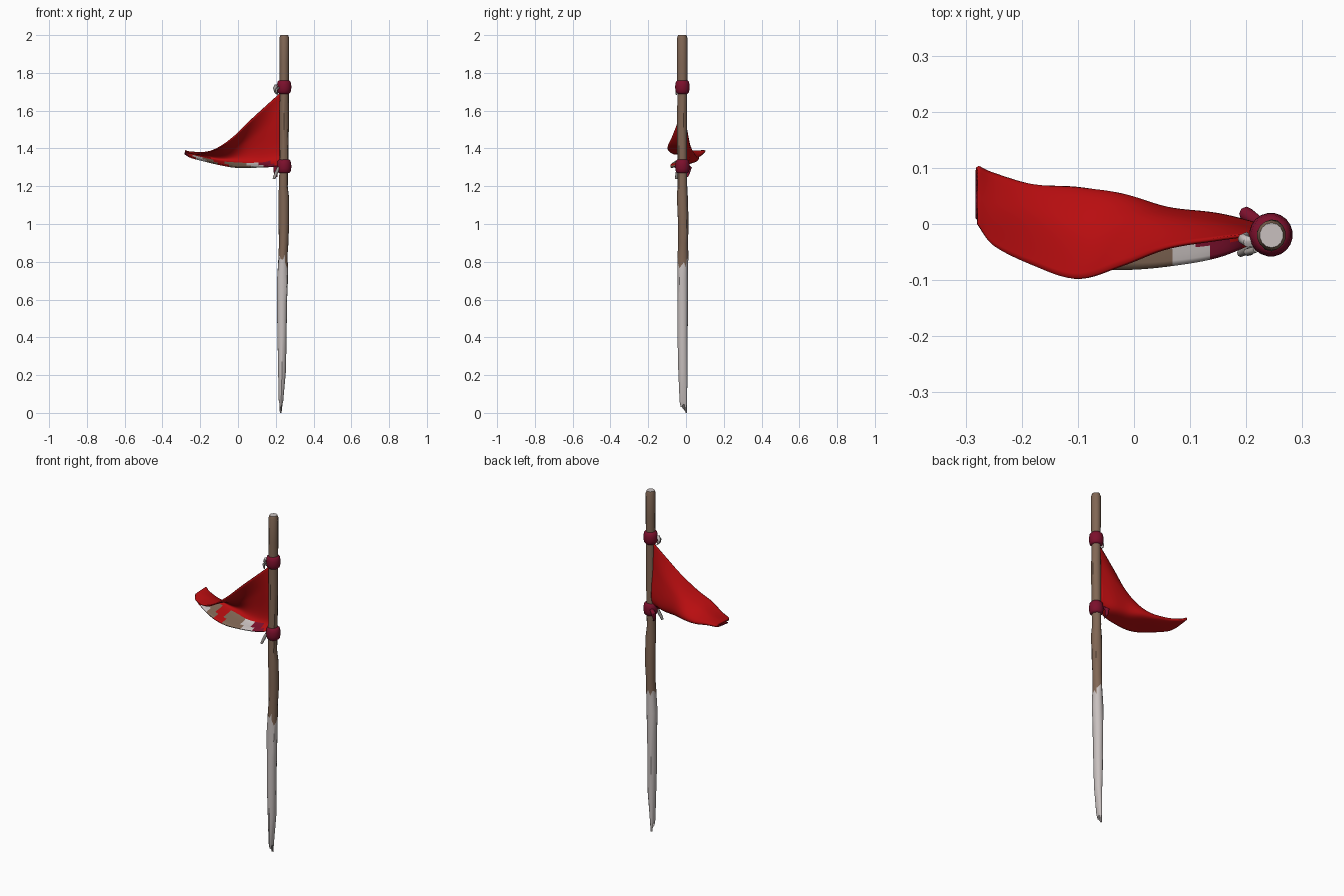
import bpy, bmesh, math, random
from mathutils import Vector

if "Cube" in bpy.data.objects:
    bpy.data.objects.remove(bpy.data.objects["Cube"])
random.seed(4)

def mat(name, rgb):
    m = bpy.data.materials.new(name)
    m.diffuse_color = (*rgb, 1)
    m.use_nodes = True
    m.node_tree.nodes["Principled BSDF"].inputs["Base Color"].default_value = m.diffuse_color
    return m

RED = mat("flag red", (0.48, 0.004, 0.005))
CRIMSON = mat("cord crimson", (0.20, 0.005, 0.025))
BROWN = mat("wood brown", (0.22, 0.135, 0.09))
PALE = mat("pale wood", (0.58, 0.53, 0.52))
GREY = mat("cord grey", (0.36, 0.33, 0.31))

def finish(name, bm, mats, angle):
    bmesh.ops.recalc_face_normals(bm, faces=bm.faces)
    me = bpy.data.meshes.new(name)
    bm.to_mesh(me)
    bm.free()
    ob = bpy.data.objects.new(name, me)
    bpy.context.collection.objects.link(ob)
    for m in mats:
        me.materials.append(m)
    bpy.ops.object.select_all(action='DESELECT')
    ob.select_set(True)
    bpy.context.view_layer.objects.active = ob
    bpy.ops.object.shade_smooth_by_angle(angle=math.radians(angle))
    return ob

def loft(bm, rings):
    for a, b in zip(rings, rings[1:]):
        n = len(a)
        for i in range(n):
            bm.faces.new((a[i], a[(i + 1) % n], b[(i + 1) % n], b[i]))
    bm.faces.new(rings[0][::-1])
    bm.faces.new(rings[-1])

def tube(name, pts, radii, material, sides=8):
    """Round tube through points, one radius per point."""
    bm = bmesh.new()
    pts = [Vector(p) for p in pts]
    axis = (pts[-1] - pts[0]).normalized()
    u = axis.orthogonal().normalized()
    v = axis.cross(u)
    loft(bm, [[bm.verts.new(p + r * (u * math.cos(t) + v * math.sin(t)))
               for t in (2 * math.pi * i / sides for i in range(sides))]
              for p, r in zip(pts, radii)])
    return finish(name, bm, [material], 50)

def spline(pts, t):
    """Catmull-Rom through a list of vectors, t in 0..1."""
    s = t * (len(pts) - 1)
    i = min(int(s), len(pts) - 2)
    f = s - i
    p1, p2 = pts[i], pts[i + 1]
    p0 = pts[i - 1] if i else 2 * p1 - p2
    p3 = pts[i + 2] if i + 2 < len(pts) else 2 * p2 - p1
    return 0.5 * (2 * p1 + (p2 - p0) * f + (2 * p0 - 5 * p1 + 4 * p2 - p3) * f * f
                  + (3 * p1 - p0 - 3 * p2 + p3) * f ** 3)

# Pole: z, centre x, centre y, half width x, half width y
pole = [(0.0, 0.226, -0.012, 0.006, 0.016), (0.06, 0.228, -0.014, 0.012, 0.02),
        (0.22, 0.233, -0.016, 0.021, 0.024), (0.40, 0.233, -0.017, 0.025, 0.027),
        (0.58, 0.233, -0.017, 0.027, 0.029), (0.70, 0.235, -0.017, 0.030, 0.029),
        (0.78, 0.238, -0.017, 0.026, 0.029), (0.82, 0.238, -0.017, 0.025, 0.029),
        (0.90, 0.241, -0.015, 0.026, 0.027), (1.00, 0.243, -0.015, 0.028, 0.029),
        (1.14, 0.242, -0.018, 0.028, 0.029), (1.20, 0.240, -0.020, 0.023, 0.026),
        (1.36, 0.243, -0.020, 0.024, 0.026), (1.55, 0.244, -0.020, 0.025, 0.026),
        (1.70, 0.245, -0.020, 0.024, 0.026), (1.85, 0.245, -0.020, 0.026, 0.028),
        (1.985, 0.245, -0.020, 0.026, 0.027), (2.0, 0.245, -0.020, 0.021, 0.022)]
bm = bmesh.new()
rings = []
for z, cx, cy, rx, ry in pole:
    ring = []
    for i in range(14):
        a = 2 * math.pi * (i + 0.5) / 14
        k = 1 + (random.uniform(-0.07, 0.05) if 0.03 < z < 1.9 else 0)
        dz = 0.018 * math.cos(i * 2.3) if 0.75 < z < 0.85 else 0
        if z == 0 and math.sin(a) < 0.3:      # split at the sharpened end
            dz = 0.03 if math.sin(a) < -0.3 else 0.045
        ring.append(bm.verts.new((cx + k * rx * math.cos(a), cy + k * ry * math.sin(a), z + dz)))
    rings.append(ring)
loft(bm, rings)
for f in bm.faces:                            # stripped lower end and cut top
    c = f.calc_center_median()
    limit = 0.76 if c.x > 0.25 and c.y < 0.0 else 0.81
    f.material_index = 1 if c.z < limit or c.z > 1.995 else 0
finish("pole", bm, [BROWN, PALE], 35)

# Cord bindings and their loose ends
for name, z in (("upper", 1.725), ("lower", 1.305)):
    prof = [(-0.036, 0.027), (-0.028, 0.035), (-0.012, 0.038), (0.0, 0.039),
            (0.012, 0.038), (0.028, 0.035), (0.036, 0.027)]
    tube(name + "_binding", [(0.244, -0.019, z + h) for h, r in prof],
         [r for h, r in prof], CRIMSON, 20)
tube("upper_knot", [(0.222, -0.03, 1.735), (0.204, -0.032, 1.735), (0.193, -0.026, 1.715),
                    (0.2, -0.02, 1.69)], [0.007, 0.01, 0.009, 0.006], PALE)
tube("upper_cord_end", [(0.218, -0.045, 1.725), (0.202, -0.05, 1.71), (0.208, -0.052, 1.685)],
     [0.006, 0.007, 0.004], GREY)
tube("lower_cord_end", [(0.215, -0.04, 1.30), (0.202, -0.046, 1.27), (0.19, -0.052, 1.24)],
     [0.008, 0.009, 0.007], GREY)
tube("lower_knot", [(0.222, 0.005, 1.315), (0.20, 0.018, 1.30), (0.198, 0.012, 1.27),
                    (0.205, 0.006, 1.25)], [0.009, 0.013, 0.009, 0.005], CRIMSON)

# Flag: x, then (y, z) at upper edge, middle, back fold and front lip
stations = [
    (0.225, (-.020, 1.695), (-.015, 1.55), (-.005, 1.38), (-.030, 1.310)),
    (0.15, (-.030, 1.625), (0.000, 1.50), (0.010, 1.345), (-.060, 1.305)),
    (0.06, (-.045, 1.540), (0.010, 1.44), (0.018, 1.335), (-.076, 1.303)),
    (-0.02, (-.075, 1.460), (0.015, 1.40), (0.043, 1.335), (-.082, 1.304)),
    (-0.10, (-.098, 1.402), (0.000, 1.385), (0.058, 1.340), (-.078, 1.318)),
    (-0.18, (-.073, 1.372), (0.020, 1.375), (0.063, 1.355), (-.052, 1.337)),
    (-0.25, (-.038, 1.370), (0.030, 1.378), (0.084, 1.372), (-.020, 1.356)),
    (-0.28, (0.000, 1.380), (0.050, 1.383), (0.098, 1.385), (0.010, 1.374))]
NU, NV = 48, 30
lines = [[Vector((s[0], *s[k])) for s in stations] for k in range(1, 5)]
bm = bmesh.new()
grid = []
for u in range(NU + 1):
    section = [spline(l, u / NU) for l in lines]
    grid.append([bm.verts.new(spline(section, v / NV)) for v in range(NV + 1)])
for u in range(NU):
    for v in range(NV):
        f = bm.faces.new((grid[u][v], grid[u][v + 1], grid[u + 1][v + 1], grid[u + 1][v]))
        if v >= 22:                           # worn patches on the inside of the lip
            f.material_index = (0, 3, 2, 1, 1, 0, 1, 2)[(u + (v > 26) * 2) // 5 % 8]
bmesh.ops.recalc_face_normals(bm, faces=bm.faces)
bm.faces.ensure_lookup_table()
if bm.faces[5].normal.y > 0:                  # inside of the fold faces the front
    bmesh.ops.reverse_faces(bm, faces=bm.faces)
me = bpy.data.meshes.new("flag")
bm.to_mesh(me)
bm.free()
flag = bpy.data.objects.new("flag", me)
bpy.context.collection.objects.link(flag)
for m in (RED, BROWN, PALE, CRIMSON, RED, RED, RED, RED):
    me.materials.append(m)
for p in me.polygons:
    p.use_smooth = True
sol = flag.modifiers.new("cloth thickness", 'SOLIDIFY')
sol.thickness = 0.006
sol.offset = -1
sol.material_offset = 4                       # plain red on the outer side
